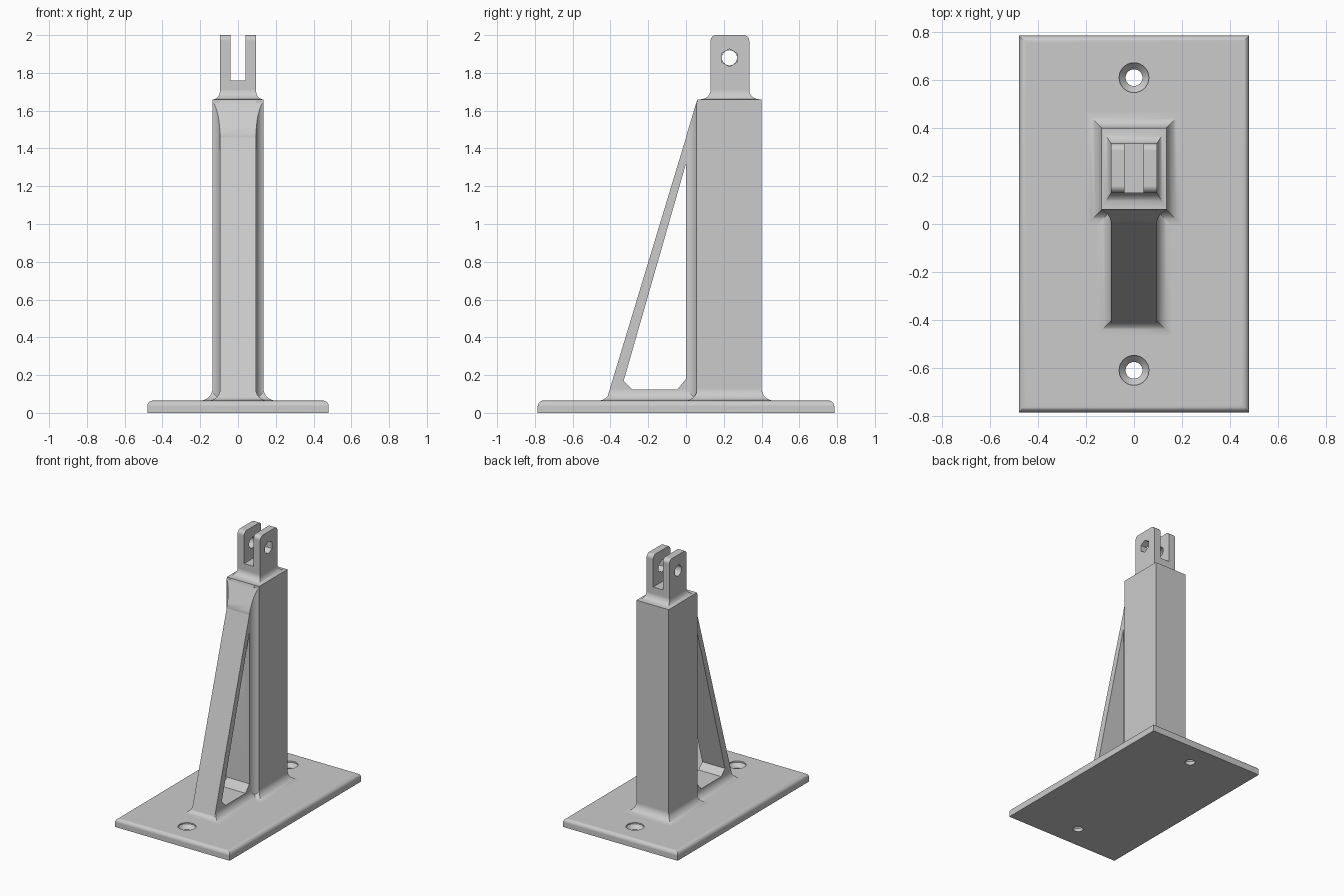
import bpy, bmesh
from math import sin, cos, pi, tau, radians

cube = bpy.data.objects.get("Cube")
if cube:
    bpy.data.objects.remove(cube, do_unlink=True)

grey = bpy.data.materials.new("plain grey")
grey.use_nodes = True
COLOUR = (0.6, 0.6, 0.6, 1)
grey.diffuse_color = COLOUR
grey.node_tree.nodes["Principled BSDF"].inputs["Base Color"].default_value = COLOUR

STEPS = 8
PLATE_TOP = 0.065


def loft(name, rings):
    """Closed solid through rings of 3D points, capped at both ends."""
    bm = bmesh.new()
    loops = [[bm.verts.new(p) for p in ring] for ring in rings]
    n = len(loops[0])
    for a, b in zip(loops, loops[1:]):
        for i in range(n):
            j = (i + 1) % n
            bm.faces.new((a[i], a[j], b[j], b[i]))
    bm.faces.new(loops[0])
    bm.faces.new(loops[-1])
    bmesh.ops.recalc_face_normals(bm, faces=bm.faces)
    mesh = bpy.data.meshes.new(name)
    bm.to_mesh(mesh)
    bm.free()
    mesh.materials.append(grey)
    obj = bpy.data.objects.new(name, mesh)
    bpy.context.collection.objects.link(obj)
    return obj


def rect(hx, y0, y1, z):
    return [(-hx, y0, z), (hx, y0, z), (hx, y1, z), (-hx, y1, z)]


def side_prism(name, profile, x0, x1):
    """Extrude a (y, z) profile along x."""
    return loft(name, [[(x, y, z) for y, z in profile] for x in (x0, x1)])


def flared(hx, y0, y1, z, fx, fy, fz):
    """Rectangular rings forming a concave fillet that starts at height z."""
    rings = []
    for k in range(STEPS + 1):
        t = k / STEPS * pi / 2
        gx, gy = fx * (1 - sin(t)), fy * (1 - sin(t))
        rings.append(rect(hx + gx, y0 - gy, y1 + gy, z + fz * (1 - cos(t))))
    return rings


def cut(obj, cutter):
    cutter.hide_render = True
    mod = obj.modifiers.new("cut", "BOOLEAN")
    mod.operation = "DIFFERENCE"
    mod.solver = "EXACT"
    mod.object = cutter
    bpy.context.view_layer.objects.active = obj
    bpy.ops.object.modifier_apply(modifier=mod.name)
    bpy.data.objects.remove(cutter, do_unlink=True)


def finish(obj):
    bpy.ops.object.select_all(action="DESELECT")
    obj.select_set(True)
    bpy.context.view_layer.objects.active = obj
    bpy.ops.object.shade_smooth_by_angle(angle=radians(30))
    mod = obj.modifiers.new("flat face normals", "WEIGHTED_NORMAL")
    mod.keep_sharp = True


# Base plate with rounded upper edges and two countersunk screw holes
R = 0.03
rings = [rect(0.48, -0.785, 0.785, 0)]
for k in range(STEPS + 1):
    t = k / STEPS * pi / 2
    inset = R * (1 - cos(t))
    rings.append(rect(0.48 - inset, -0.785 + inset, 0.785 - inset,
                      PLATE_TOP - R + R * sin(t)))
plate = loft("base_plate", rings)
for y in (-0.61, 0.61):
    hole = [(0.035, -0.05), (0.035, 0.025), (0.062, 0.055), (0.062, 0.1)]
    cut(plate, loft("screw_cutter", [
        [(r * cos(i * tau / 32), y + r * sin(i * tau / 32), z) for i in range(32)]
        for r, z in hole]))

# Square column with a flared foot
column = loft("column", flared(0.135, 0.06, 0.40, PLATE_TOP, 0.065, 0.065, 0.065)
              + [rect(0.135, 0.06, 0.40, 1.66)])


def slant(y):
    """Height of the brace's sloping front at depth y."""
    return 1.66 + (y - 0.06) * 3.31


# Triangular front brace with a chamfered window
brace = side_prism("front_brace", [(-0.42, 0.06), (0.1, 0.06), (0.1, 1.65),
                                   (0.06, 1.655), (-0.42, slant(-0.42))],
                   -0.095, 0.095)
window = [(-0.33, 0.17), (-0.285, 0.125), (-0.045, 0.125), (0, 0.18), (0, 1.32)]
cut(brace, side_prism("window_cutter", window, -0.3, 0.3))
brace_foot = loft("brace_foot", flared(0.095, -0.403, 0.1, PLATE_TOP, 0.06, 0.06, 0.06))

# Curved web blending the brace into the column
half = [(0.155 - 0.06 * cos(t), 0.06 * sin(t))
        for t in (radians(70.5) * k / STEPS for k in range(STEPS + 1))]
half.append((0.13, 0.08))
outline = half + [(-x, y) for x, y in reversed(half)]
web = loft("brace_web", [[(x, y, 0.06) for x, y in outline],
                         [(x, y, min(slant(y), 1.655)) for x, y in outline]])

# Fork on top: rounded lugs, slot, round hole on one side and hexagon on the other
r = 0.03
profile = [(0.13, 1.65), (0.335, 1.65)]
for cy, start in ((0.335 - r, 0), (0.13 + r, pi / 2)):
    for k in range(STEPS + 1):
        t = start + k / STEPS * pi / 2
        profile.append((cy + r * cos(t), 2 - r + r * sin(t)))
fork = side_prism("fork", profile, -0.095, 0.095)
slot = [(0, 1.76), (0.5, 1.76), (0.5, 2.1), (0, 2.1)]
cut(fork, side_prism("slot_cutter", slot, -0.04, 0.04))
for sides, radius, x in ((6, 0.047, 0.15), (32, 0.04, -0.15)):
    ring = [(0.23 + radius * sin(i * tau / sides), 1.88 + radius * cos(i * tau / sides))
            for i in range(sides)]
    cut(fork, side_prism("pin_cutter", ring, 0, x))
fork_foot = loft("fork_foot", flared(0.095, 0.13, 0.335, 1.66, 0.035, 0.055, 0.05))

for part in (plate, column, brace, brace_foot, web, fork, fork_foot):
    finish(part)
